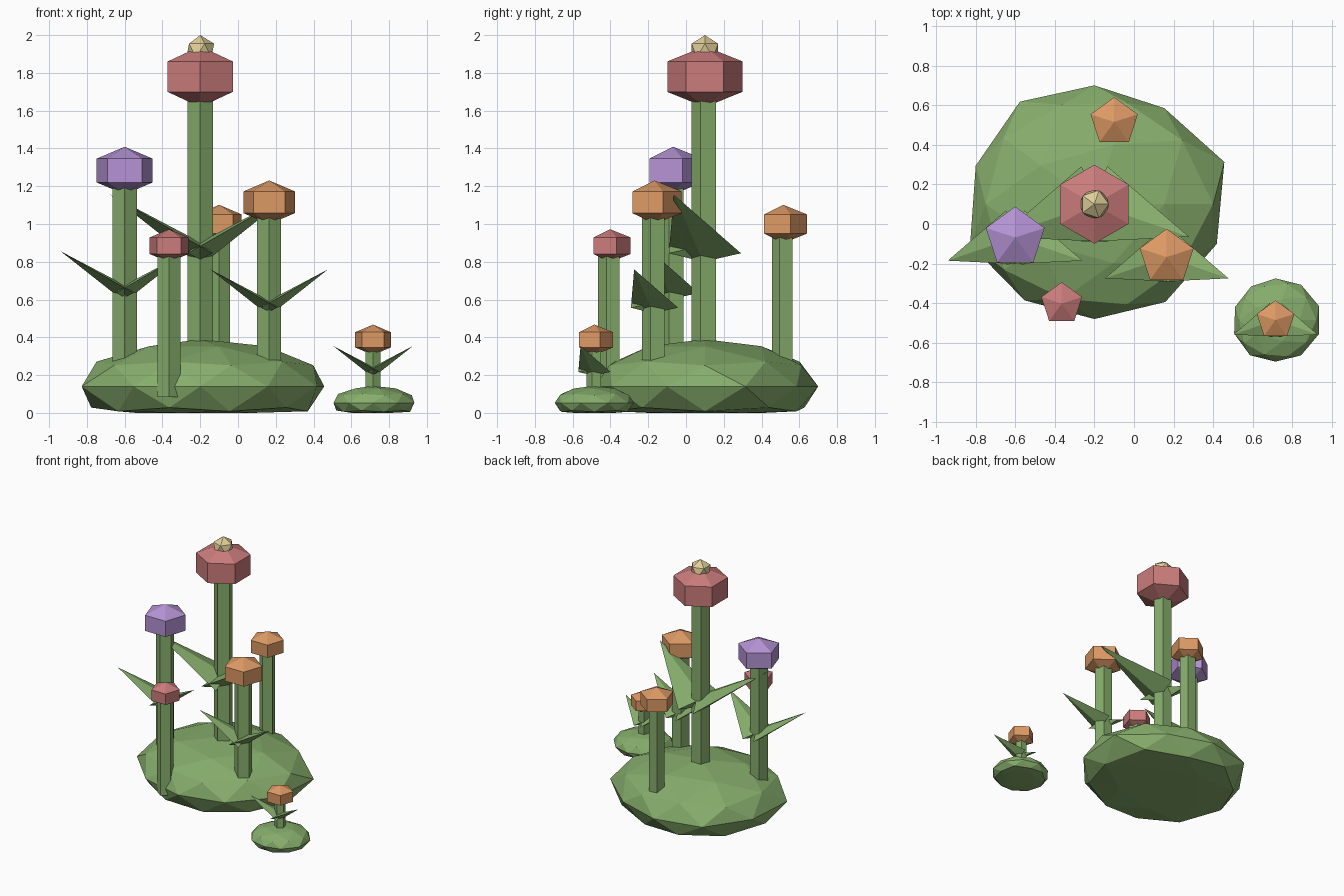
import bpy, bmesh
from math import sin, cos, pi, radians, atan2, tau
from mathutils import Vector

if "Cube" in bpy.data.objects:
    bpy.data.objects.remove(bpy.data.objects["Cube"])


def material(name, rgb):
    m = bpy.data.materials.new(name)
    m.diffuse_color = (*rgb, 1)
    m.use_nodes = True
    m.node_tree.nodes["Principled BSDF"].inputs["Base Color"].default_value = m.diffuse_color
    return m


GREEN = material("green", (0.24, 0.42, 0.15))
RED = material("red", (0.60, 0.20, 0.20))
PURPLE = material("purple", (0.46, 0.29, 0.66))
ORANGE = material("orange", (0.72, 0.32, 0.13))
YELLOW = material("yellow", (0.75, 0.62, 0.32))


def finish(bm, name, mat):
    bmesh.ops.recalc_face_normals(bm, faces=bm.faces)
    me = bpy.data.meshes.new(name)
    bm.to_mesh(me)
    bm.free()
    ob = bpy.data.objects.new(name, me)
    ob.data.materials.append(mat)
    bpy.context.collection.objects.link(ob)
    return ob


# Prism-like solid from (radius, z) rings; radius 0 makes a pole
def lathe(name, x, y, profile, sides, start, mat):
    bm = bmesh.new()
    rings = []
    for r, z in profile:
        n = sides if r > 0 else 1
        rings.append([bm.verts.new((x + r * cos(start + tau * i / sides),
                                    y + r * sin(start + tau * i / sides), z)) for i in range(n)])
    for a, b in zip(rings, rings[1:]):
        for i in range(sides):
            j = (i + 1) % sides
            quad = [a[i % len(a)], a[j % len(a)], b[j % len(b)], b[i % len(b)]]
            bm.faces.new(list(dict.fromkeys(quad)))
    for ring in (rings[0], rings[-1]):
        if len(ring) > 1:
            bm.faces.new(ring)
    return finish(bm, name, mat)


# Lumpy squashed icosphere with its underside flattened on the ground
def mound(name, x, y, z, height, radii):
    bm = bmesh.new()
    bmesh.ops.create_icosphere(bm, subdivisions=2, radius=1)
    for v in bm.verts:
        k = ((atan2(v.co.y, v.co.x) - radians(18)) % tau) / (tau / 10)
        i, f = int(k + 1e-4), max(0, k - int(k + 1e-4))
        r = radii[i % 10] * (1 - f) + radii[(i + 1) % 10] * f
        v.co = (x + v.co.x * r, y + v.co.y * r, max(0, z + v.co.z * height))
    return finish(bm, name, GREEN)


mound("large_mound", -0.2, 0.1, 0.14, 0.25,
      [0.69, 0.60, 0.60, 0.64, 0.63, 0.66, 0.60, 0.58, 0.61, 0.65])
mound("small_mound", 0.715, -0.485, 0.053, 0.09,
      [0.23, 0.22, 0.21, 0.21, 0.215, 0.22, 0.22, 0.21, 0.22, 0.23])


# Flattened four-sided cone pointing outwards, forwards and up
def leaf(name, x, y, z, length, side):
    az, el = radians(-19), radians(31.5)
    wide = Vector((-sin(az), cos(az), 0)) * length * 0.40
    thin = Vector((-sin(el) * cos(az), -sin(el) * sin(az), cos(el))) * length * 0.105
    tip = Vector((cos(az), sin(az), 0.615)) * length
    bm = bmesh.new()
    base, top = [], None
    for p in (wide, thin, -wide, -thin, tip):
        base.append(bm.verts.new((x + side * p.x, y + p.y, z + p.z)))
    top = base.pop()
    bm.faces.new(base)
    for i in range(4):
        bm.faces.new((base[i], base[(i + 1) % 4], top))
    return finish(bm, name, GREEN)


# Flowers: name, x, y, head z, head size, sides, stem radius, stem foot, colour, leaf z, leaf length
flowers = [
    ("tall", -0.2, 0.1, 1.78, 0.23, 6, 0.072, 0.10, RED, 0.845, 0.505),
    ("purple", -0.6, -0.068, 1.283, 0.18, 5, 0.069, 0.10, PURPLE, 0.635, 0.36),
    ("right", 0.165, -0.167, 1.115, 0.165, 5, 0.067, 0.10, ORANGE, 0.557, 0.33),
    ("back", -0.1, 0.515, 1.0, 0.145, 5, 0.061, 0.10, ORANGE, 0, 0),
    ("front", -0.365, -0.402, 0.885, 0.125, 5, 0.063, 0.085, RED, 0, 0),
    ("small", 0.715, -0.485, 0.387, 0.115, 5, 0.042, 0.04, ORANGE, 0.217, 0.225),
]
for name, x, y, z, s, sides, r, foot, mat, lz, ll in flowers:
    lathe(name + "_stem", x, y, [(r, foot), (r, z)], 5, -pi / 2, GREEN)
    w, h = s * 0.866, s * 0.7
    lathe(name + "_blossom", x, y, [(0, z - h), (w, z - h / 2), (w, z + h / 2), (0, z + h)],
          sides, pi / 2, mat)
    if ll:
        leaf(name + "_leaf_right", x, y, lz, ll, 1)
        leaf(name + "_leaf_left", x, y, lz, ll, -1)

# Yellow bead on the tallest blossom
bm = bmesh.new()
bmesh.ops.create_icosphere(bm, subdivisions=1, radius=0.082)
bmesh.ops.translate(bm, verts=bm.verts, vec=(-0.2, 0.1, 1.918))
finish(bm, "blossom_bead", YELLOW)
